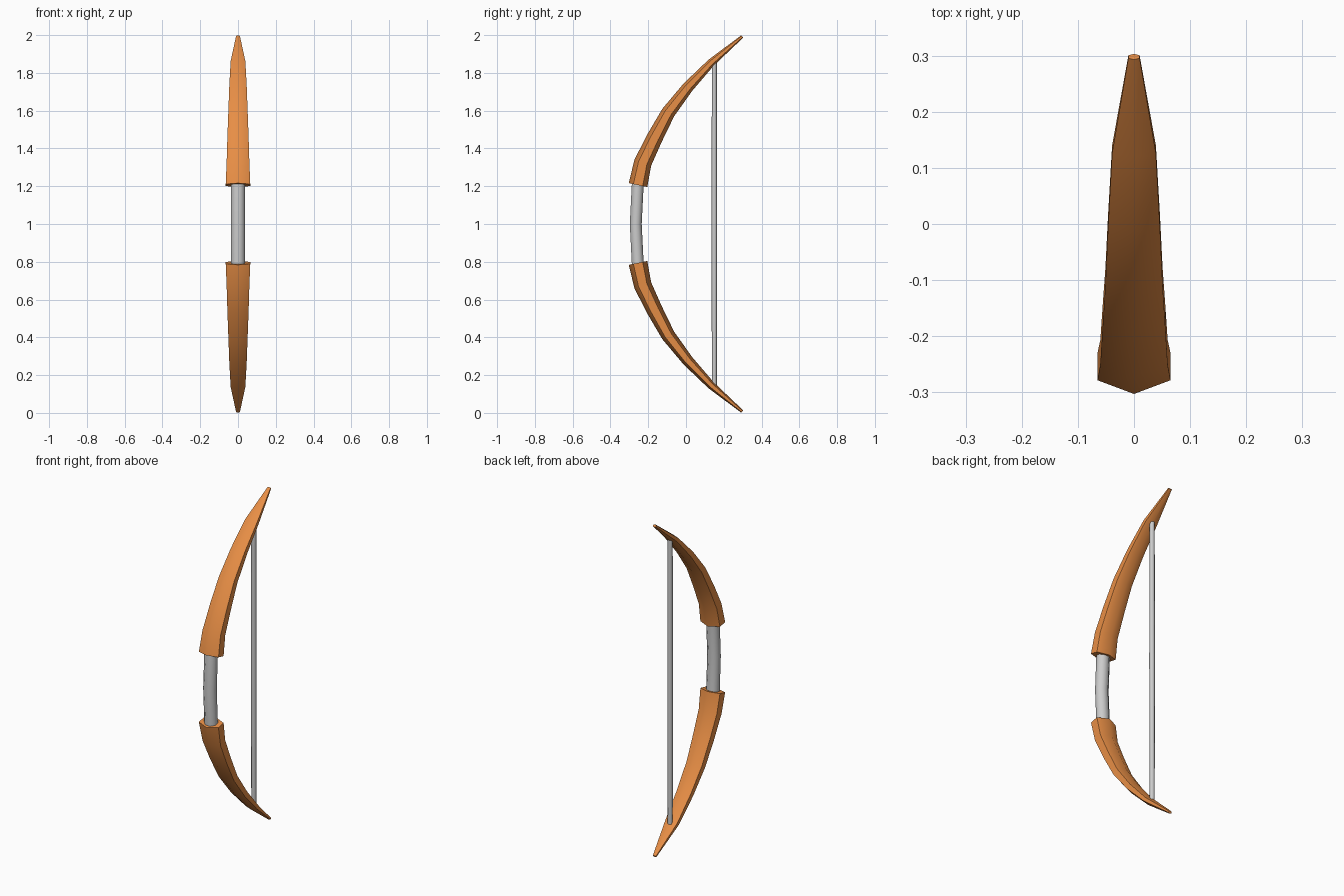
import bpy, bmesh, math
from mathutils import Vector

if "Cube" in bpy.data.objects:
    bpy.data.objects.remove(bpy.data.objects["Cube"])


def loft(name, stations, sides, start=0.0, material=None):
    """Loft oval rings along a path in the YZ plane.
    Each station is (y, z, half_width, half_depth)."""
    bm = bmesh.new()
    rings = []
    for i, (y, z, w, d) in enumerate(stations):
        a = stations[max(i - 1, 0)]
        b = stations[min(i + 1, len(stations) - 1)]
        tangent = Vector((0, b[0] - a[0], b[1] - a[1])).normalized()
        normal = Vector((0, tangent.z, -tangent.y))
        ring = []
        for k in range(sides):
            t = start + 2 * math.pi * k / sides
            ring.append(bm.verts.new(Vector((w * math.cos(t), y, z)) + normal * d * math.sin(t)))
        rings.append(ring)
    for lo, hi in zip(rings, rings[1:]):
        for k in range(sides):
            n = (k + 1) % sides
            bm.faces.new((lo[k], lo[n], hi[n], hi[k]))
    bm.faces.new(rings[0])
    bm.faces.new(rings[-1])
    bmesh.ops.recalc_face_normals(bm, faces=bm.faces[:])
    mesh = bpy.data.meshes.new(name)
    bm.to_mesh(mesh)
    bm.free()
    obj = bpy.data.objects.new(name, mesh)
    bpy.context.collection.objects.link(obj)
    if material:
        mesh.materials.append(material)
    bpy.ops.object.select_all(action='DESELECT')
    obj.select_set(True)
    bpy.context.view_layer.objects.active = obj
    bpy.ops.object.shade_smooth_by_angle(angle=math.radians(62))
    return obj


wood = bpy.data.materials.new("orange_wood")
wood.diffuse_color = (0.8, 0.27, 0.06, 1)
wood.use_nodes = True
wood.node_tree.nodes["Principled BSDF"].inputs["Base Color"].default_value = wood.diffuse_color

# Upper limb path, tapering to the tip; the lower limb mirrors it about z = 1
limb = [
    (-0.254, 1.206, 0.065, 0.050),
    (-0.229, 1.324, 0.060, 0.047),
    (-0.167, 1.454, 0.056, 0.043),
    (-0.094, 1.590, 0.051, 0.037),
    (0.009, 1.723, 0.046, 0.030),
    (0.133, 1.854, 0.039, 0.021),
    (0.298, 1.993, 0.010, 0.008),
]
# Ring corners point to the front and back, so the sides are flat
# (widths are corrected for the flat-sided hexagon)
limb = [(y, z, w / math.cos(math.pi / 6), d) for y, z, w, d in limb]
loft("upper_limb", limb, 6, math.pi / 6, wood)
loft("lower_limb", [(y, 2 - z, w, d) for y, z, w, d in limb], 6, math.pi / 6, wood)

# Grip, bowed slightly forward
loft("grip", [(-0.255, 0.78, 0.039, 0.034),
              (-0.266, 1.00, 0.039, 0.034),
              (-0.255, 1.22, 0.039, 0.034)], 8, math.pi / 8)

# String between the limb ends
loft("string", [(0.150, 0.14, 0.014, 0.013),
                (0.150, 1.00, 0.016, 0.015),
                (0.150, 1.86, 0.014, 0.013)], 6, math.pi / 6)
